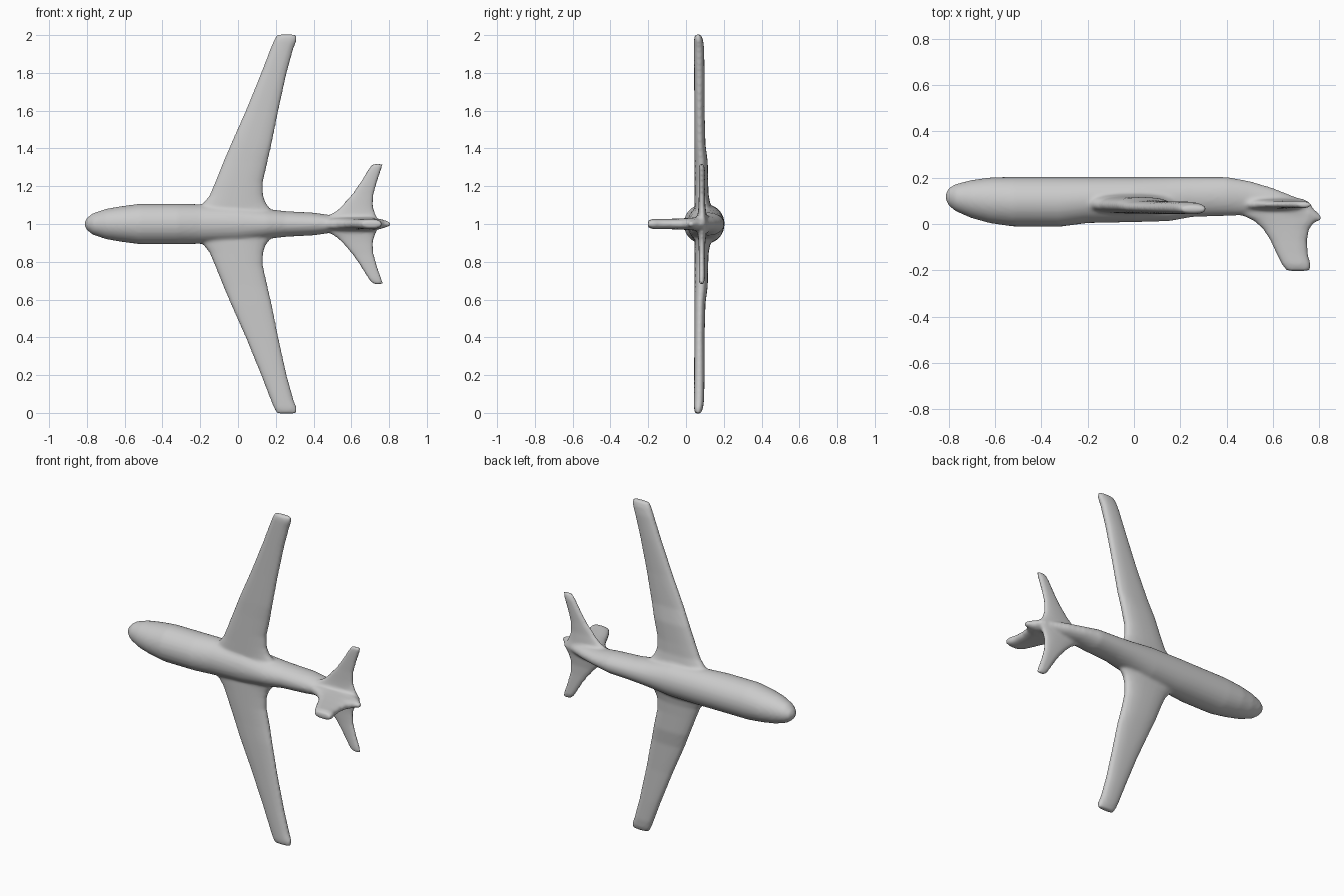
import bpy, bmesh, math
from mathutils import Vector

N = 28
bm = bmesh.new()


def oval(center, u, v, power=2.0):
    """Ring of points: superellipse spanned by half-axes u and v."""
    pts = []
    for i in range(N):
        a = 2 * math.pi * i / N
        c, s = math.cos(a), math.sin(a)
        pts.append(center + u * math.copysign(abs(c) ** (2 / power), c)
                   + v * math.copysign(abs(s) ** (2 / power), s))
    return pts


def loft(rings):
    """Closed skin through a list of rings."""
    rows = [[bm.verts.new(p) for p in r] for r in rings]
    for a, b in zip(rows, rows[1:]):
        for i in range(N):
            j = (i + 1) % N
            bm.faces.new((a[i], a[j], b[j], b[i]))
    bm.faces.new(rows[0][::-1])
    bm.faces.new(rows[-1])


# Fuselage: x, half width, y low, y high
body = [(-.812, .012, .105, .13), (-.80, .032, .08, .155), (-.77, .056, .055, .172),
        (-.70, .08, .025, .19), (-.62, .094, .003, .201), (-.52, .107, -.011, .204),
        (-.32, .107, -.012, .204), (-.2, .105, .004, .204), (0, .1, .008, .204),
        (.15, .08, .012, .204), (.25, .068, .03, .204), (.4, .06, .035, .203),
        (.5, .046, .038, .185), (.6, .042, .02, .155), (.7, .036, .005, .115),
        (.76, .026, .005, .08), (.808, .01, .012, .036)]
loft([oval(Vector((x, (a + b) / 2, 1)), Vector((0, 0, w)), Vector((0, (b - a) / 2, 0)))
      for x, w, a, b in body])

# Wings and tailplanes: distance from axis, leading x, trailing x, y low, y high
wing = [(0, -.25, .2, .04, .15), (.07, -.23, .18, .045, .14), (.11, -.185, .148, .045, .128),
        (.15, -.152, .134, .045, .12), (.22, -.122, .132, .045, .117), (.33, -.078, .157, .045, .115),
        (.42, -.04, .178, .044, .103), (.6, .04, .214, .044, .098), (.8, .122, .258, .043, .098),
        (.93, .172, .294, .042, .096), (.975, .19, .312, .042, .09), (1.0, .204, .31, .047, .08),
        (1.004, .22, .295, .053, .072)]
tail = [(0, .42, .76, .05, .12), (.04, .47, .735, .06, .11), (.07, .52, .722, .064, .106),
        (.1, .552, .716, .066, .102), (.16, .605, .72, .068, .1), (.22, .647, .736, .068, .1),
        (.29, .69, .76, .068, .1), (.313, .707, .768, .07, .095), (.32, .73, .766, .075, .09)]
for stations in (wing, tail):
    for side in (1, -1):
        loft([oval(Vector(((a + b) / 2, (lo + hi) / 2, 1 + side * d)),
                   Vector(((b - a) / 2, 0, 0)), Vector((0, (hi - lo) / 2, 0)), 2.4)
              for d, a, b, lo, hi in stations])

# Fin: y, leading x, trailing x, half thickness
fin = [(.09, .42, .76, .034), (.04, .46, .79, .034), (.015, .515, .785, .032),
       (-.02, .555, .757, .03), (-.07, .588, .747, .028), (-.13, .615, .75, .027),
       (-.175, .638, .763, .027), (-.198, .655, .76, .02), (-.203, .67, .745, .01)]
loft([oval(Vector(((a + b) / 2, y, 1)), Vector(((b - a) / 2, 0, 0)), Vector((0, 0, t)), 2.6)
      for y, a, b, t in fin])

bmesh.ops.recalc_face_normals(bm, faces=bm.faces)
mesh = bpy.data.meshes.new("airplane")
bm.to_mesh(mesh)
bm.free()
plane = bpy.data.objects.new("airplane", mesh)
bpy.context.collection.objects.link(plane)

# Fuse all parts into one soft skin
fuse = plane.modifiers.new("fuse", 'REMESH')
fuse.mode = 'VOXEL'
fuse.voxel_size = .009
fuse.use_smooth_shade = True
soft = plane.modifiers.new("soften", 'SMOOTH')
soft.factor = .5
soft.iterations = 6
